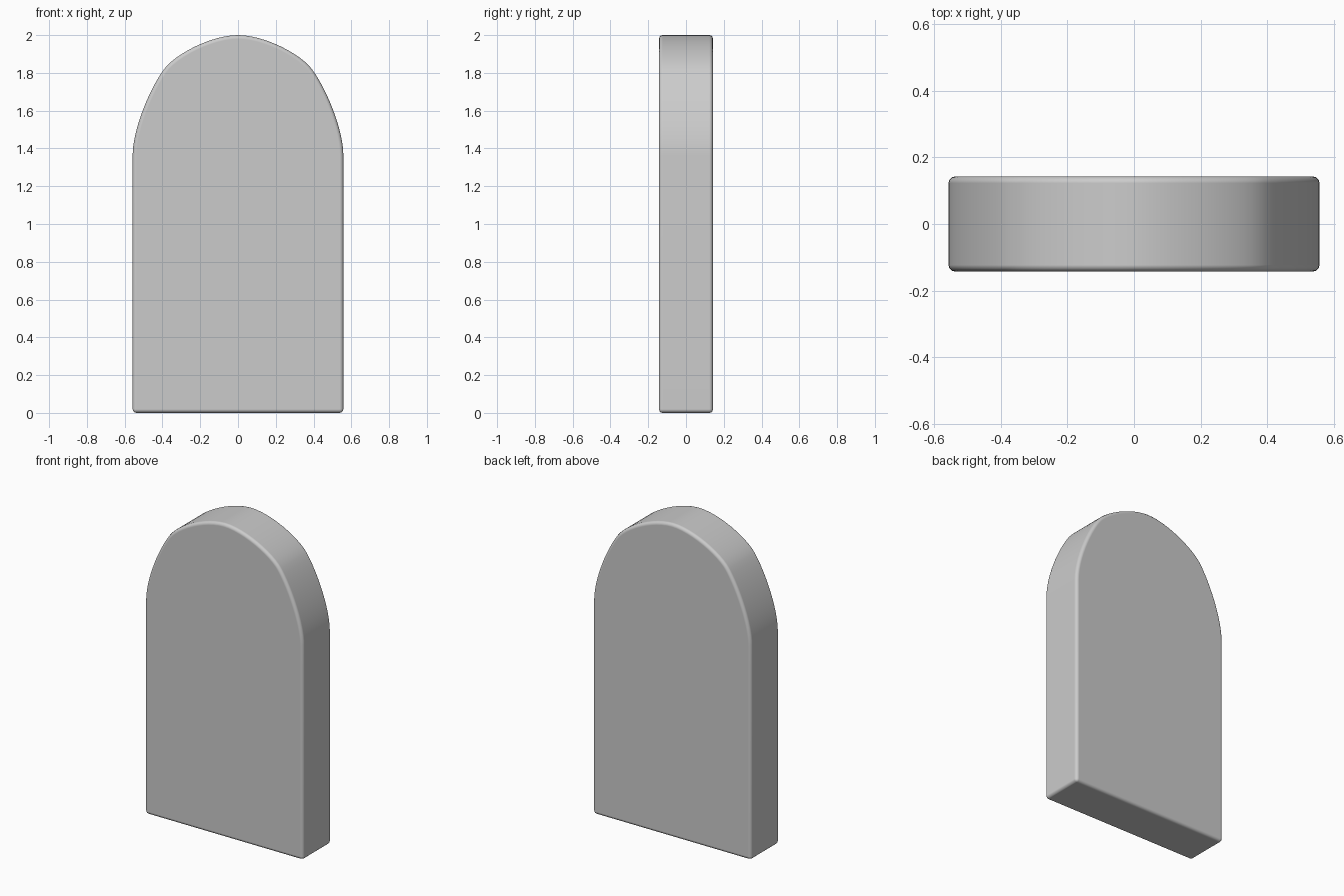
import bpy, bmesh
from mathutils import Vector
from mathutils.geometry import interpolate_bezier

if "Cube" in bpy.data.objects:
    bpy.data.objects.remove(bpy.data.objects["Cube"])

HALF_DEPTH = 0.143


def arc(*pts, n=13):
    knots = [Vector((x, 0, z)) for x, z in pts]
    return [(p.x, p.z) for p in interpolate_bezier(*knots, n)]


# Right half of the arched outline, from the base up to the crown
shoulder = arc((0.558, 1.36), (0.558, 1.50), (0.47, 1.71), (0.395, 1.815))
crown = arc((0.395, 1.815), (0.335, 1.90), (0.14, 2.0), (0, 2.0))
right = [(0.558, 0)] + shoulder + crown[1:]
outline = right + [(-x, z) for x, z in reversed(right[:-1])]

# Extrude the outline into a slab
bm = bmesh.new()
face = bm.faces.new([bm.verts.new((x, -HALF_DEPTH, z)) for x, z in outline])
new = bmesh.ops.extrude_face_region(bm, geom=[face], use_keep_orig=True)["geom"]
bmesh.ops.translate(bm, vec=(0, 2 * HALF_DEPTH, 0),
                    verts=[g for g in new if isinstance(g, bmesh.types.BMVert)])
bmesh.ops.recalc_face_normals(bm, faces=bm.faces)
for f in bm.faces:
    f.smooth = True
mesh = bpy.data.meshes.new("headstone_slab")
bm.to_mesh(mesh)
bm.free()
slab = bpy.data.objects.new("headstone_slab", mesh)
bpy.context.collection.objects.link(slab)

# Softened rim
bevel = slab.modifiers.new("rim", "BEVEL")
bevel.width = 0.02
bevel.segments = 3
bevel.limit_method = "ANGLE"
bevel.angle_limit = 0.8
bevel.use_clamp_overlap = False
bevel.harden_normals = True
